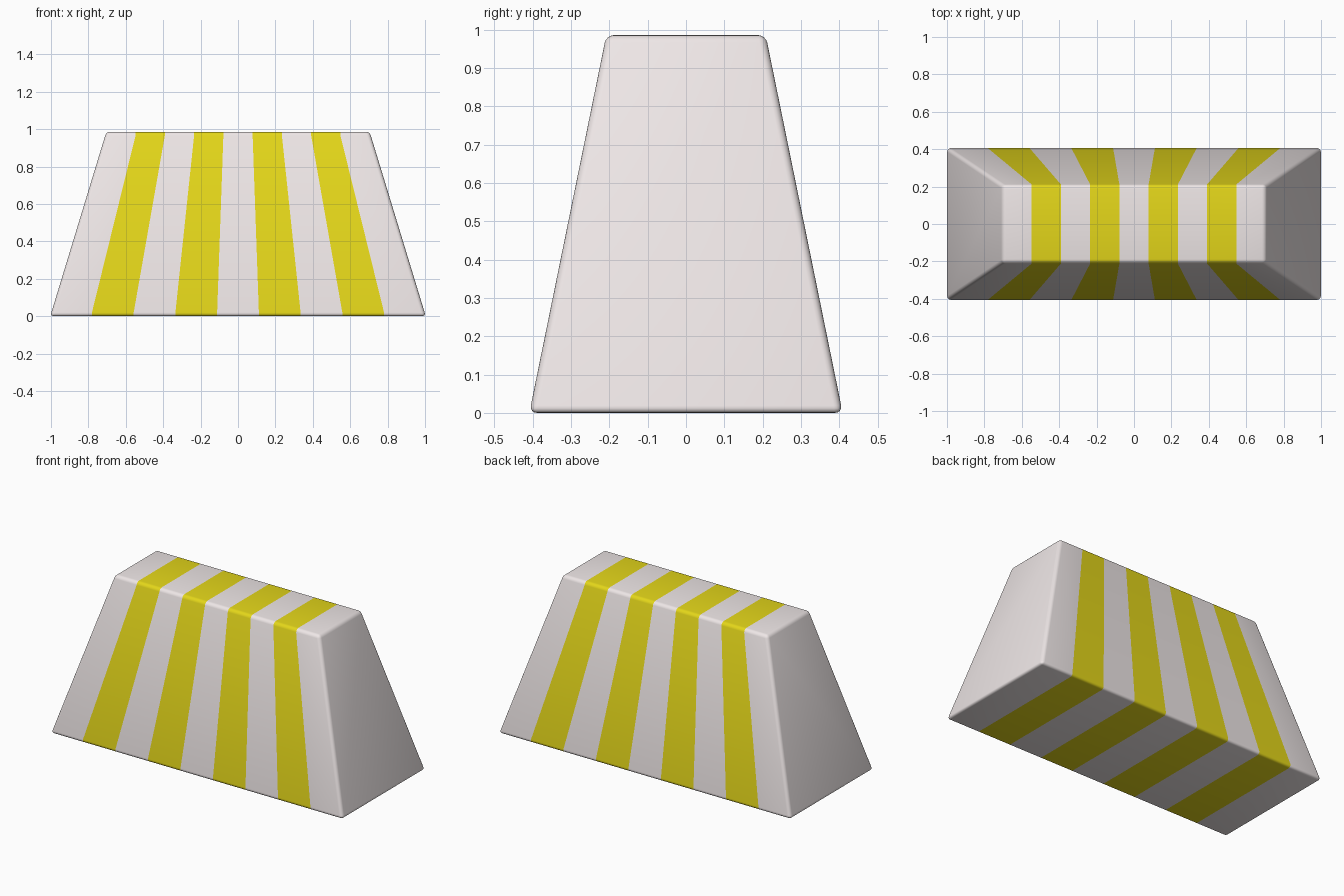
import bpy, bmesh

if "Cube" in bpy.data.objects:
    bpy.data.objects.remove(bpy.data.objects["Cube"])

STRIPES = 9
HEIGHT = 0.986
BASE = (1.004, 0.409)   # half sizes at the bottom
TOP = (0.704, 0.208)    # half sizes at the top


def material(name, color):
    mat = bpy.data.materials.new(name)
    mat.diffuse_color = color
    mat.use_nodes = True
    mat.node_tree.nodes["Principled BSDF"].inputs["Base Color"].default_value = mat.diffuse_color
    return mat


# tapered block: one four-cornered ring per stripe boundary
bm = bmesh.new()
rings = []
for i in range(STRIPES + 1):
    t = 2 * i / STRIPES - 1
    corners = [(BASE[0] * t, -BASE[1], 0), (BASE[0] * t, BASE[1], 0),
               (TOP[0] * t, TOP[1], HEIGHT), (TOP[0] * t, -TOP[1], HEIGHT)]
    rings.append([bm.verts.new(c) for c in corners])

# alternating stripes wrap around the block
for i, (a, b) in enumerate(zip(rings, rings[1:])):
    for k in range(4):
        n = (k + 1) % 4
        bm.faces.new((a[k], a[n], b[n], b[k])).material_index = i % 2
bm.faces.new(rings[0])
bm.faces.new(rings[-1])
bmesh.ops.recalc_face_normals(bm, faces=bm.faces)

# softly rounded outer edges
outer = [e for e in bm.edges if e.calc_face_angle(0) > 0.5]
bmesh.ops.bevel(bm, geom=outer, offset=0.02, offset_type='OFFSET',
                segments=4, profile=0.5, affect='EDGES', material=-1)

mesh = bpy.data.meshes.new("striped_block")
bm.to_mesh(mesh)
bm.free()
mesh.materials.append(material("pale_pink_white", (0.86, 0.80, 0.80, 1)))
mesh.materials.append(material("yellow", (0.78, 0.68, 0.01, 1)))
block = bpy.data.objects.new("striped_block", mesh)
bpy.context.collection.objects.link(block)
mesh.shade_smooth()
